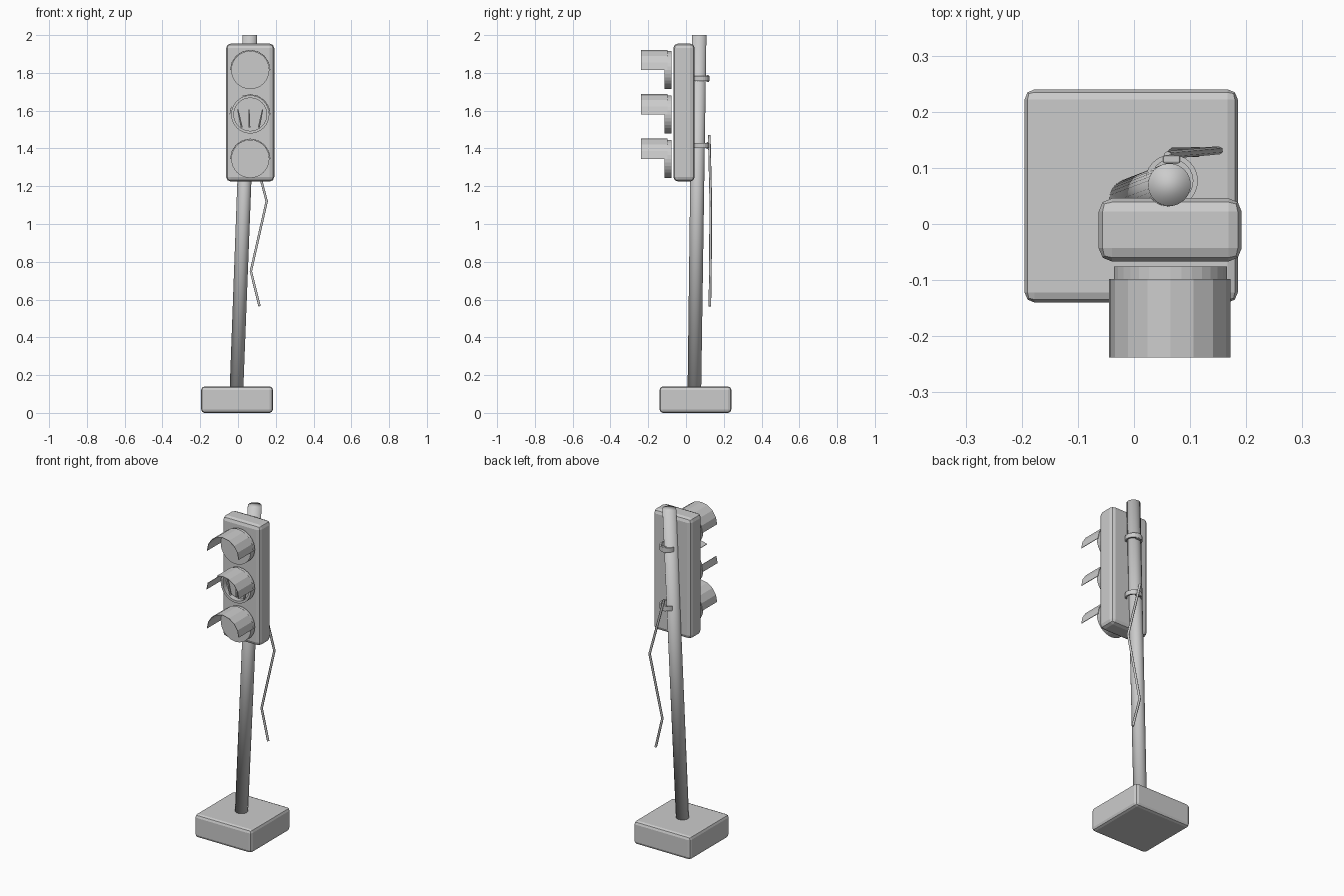
import bpy, bmesh, math
from mathutils import Vector

if "Cube" in bpy.data.objects:
    bpy.data.objects.remove(bpy.data.objects["Cube"], do_unlink=True)

grey = bpy.data.materials.new("plain_grey")
grey.use_nodes = True
grey.diffuse_color = (0.6, 0.6, 0.6, 1)
grey.node_tree.nodes["Principled BSDF"].inputs["Base Color"].default_value = (0.6, 0.6, 0.6, 1)


def add_object(name, bm, smooth=False):
    bmesh.ops.recalc_face_normals(bm, faces=bm.faces)
    mesh = bpy.data.meshes.new(name)
    bm.to_mesh(mesh)
    bm.free()
    for face in mesh.polygons:
        face.use_smooth = smooth
    mesh.materials.append(grey)
    obj = bpy.data.objects.new(name, mesh)
    bpy.context.collection.objects.link(obj)
    return obj


def bevelled_box(name, low, high, width):
    low, high = Vector(low), Vector(high)
    bm = bmesh.new()
    bmesh.ops.create_cube(bm, size=1)
    bmesh.ops.scale(bm, vec=high - low, verts=bm.verts)
    bmesh.ops.translate(bm, vec=(low + high) / 2, verts=bm.verts)
    obj = add_object(name, bm)
    bevel = obj.modifiers.new("rounded_edges", "BEVEL")
    bevel.width = width
    bevel.segments = 2
    return obj


def rod(name, start, end, r1, r2, sides, smooth=True):
    """Tapered rod whose end rings stay level, sheared along its path."""
    start, end = Vector(start), Vector(end)
    bm = bmesh.new()
    bmesh.ops.create_cone(bm, cap_ends=True, segments=sides, radius1=r1, radius2=r2, depth=2)
    for v in bm.verts:
        v.co = Vector((v.co.x, v.co.y, 0)) + (end if v.co.z > 0 else start)
    return add_object(name, bm, smooth)


def ring(name, centre, inner, outer, depth, axis, sides):
    """Square-section ring, or a solid disc when inner is zero."""
    bm = bmesh.new()
    loops = []
    profile = [(outer, -depth / 2), (outer, depth / 2)]
    if inner:
        profile += [(inner, depth / 2), (inner, -depth / 2)]
    for r, h in profile:
        verts = []
        for i in range(sides):
            a = math.tau * i / sides
            u, w = r * math.cos(a), r * math.sin(a)
            local = Vector((u, h, w)) if axis == "Y" else Vector((u, w, h))
            verts.append(bm.verts.new(Vector(centre) + local))
        loops.append(verts)
    pairs = list(zip(loops, loops[1:]))
    if inner:
        pairs.append((loops[-1], loops[0]))
    else:
        for loop in loops:
            bm.faces.new(loop)
    for a, b in pairs:
        for i in range(sides):
            j = (i + 1) % sides
            bm.faces.new((a[i], a[j], b[j], b[i]))
    return add_object(name, bm)


def visor(name, x, z, radius, front, back, missing=()):
    """Open half tube of eight panels; missing panels are broken away."""
    bm = bmesh.new()
    rows = []
    for i in range(9):
        a = math.pi * i / 8
        px, pz = x + radius * math.cos(a), z + radius * math.sin(a)
        rows.append([bm.verts.new((px, y, pz)) for y in (front, back)])
    for i in range(8):
        if i not in missing:
            bm.faces.new((rows[i][0], rows[i + 1][0], rows[i + 1][1], rows[i][1]))
    loose = [v for v in bm.verts if not v.link_faces]
    bmesh.ops.delete(bm, geom=loose, context="VERTS")
    obj = add_object(name, bm)
    shell = obj.modifiers.new("thin_shell", "SOLIDIFY")
    shell.thickness = 0.003
    return obj


# Foot, leaning pole and signal housing
bevelled_box("base_block", (-0.195, -0.14, 0), (0.185, 0.24, 0.14), 0.018)
rod("leaning_pole", (-0.009, 0.044, 0.1), (0.063, 0.07, 2), 0.036, 0.038, 32)
bevelled_box("signal_housing", (-0.063, -0.067, 1.225), (0.192, 0.046, 1.955), 0.024)

# Three lights with hoods; the middle one is broken open
cx = 0.065
for place, z in (("upper", 1.815), ("middle", 1.58), ("lower", 1.345)):
    broken = place == "middle"
    if broken:
        ring("middle_light_rim", (cx, -0.095, z), 0.087, 0.101, 0.038, "Y", 32)
        ring("middle_light_back", (cx, -0.079, z), 0, 0.09, 0.006, "Y", 32)
    else:
        ring(place + "_lens", (cx, -0.095, z), 0, 0.101, 0.038, "Y", 32)
    visor(place + "_visor", cx, z, 0.107, -0.238, -0.098, (5, 6) if broken else ())

# Remains of the broken lens
for side, top, foot in (("left", 0.065, 0.045), ("centre", -0.007, -0.005), ("right", -0.066, -0.045)):
    rod("broken_shard_" + side, (cx + foot, -0.1, 1.51), (cx + top, -0.1, 1.605), 0.006, 0.004, 6, False)

# Clamps around the pole, with a rear bolt block
for place, z in (("upper", 1.77), ("lower", 1.415)):
    ring(place + "_clamp", (0.067, 0.077, z), 0.038, 0.047, 0.027, "Z", 24)
    bevelled_box(place + "_clamp_bolt", (0.052, 0.108, z - 0.018), (0.082, 0.122, z + 0.018), 0.003)

# Dangling cable
curve = bpy.data.curves.new("loose_cable", "CURVE")
curve.dimensions = "3D"
curve.bevel_depth = 0.007
curve.bevel_resolution = 1
curve.use_fill_caps = True
path = [(0.06, 0.123, 1.47), (0.152, 0.131, 1.12), (0.068, 0.129, 0.75), (0.114, 0.126, 0.565)]
line = curve.splines.new("POLY")
line.points.add(len(path) - 1)
for point, co in zip(line.points, path):
    point.co = (*co, 1)
curve.materials.append(grey)
bpy.context.collection.objects.link(bpy.data.objects.new("loose_cable", curve))
